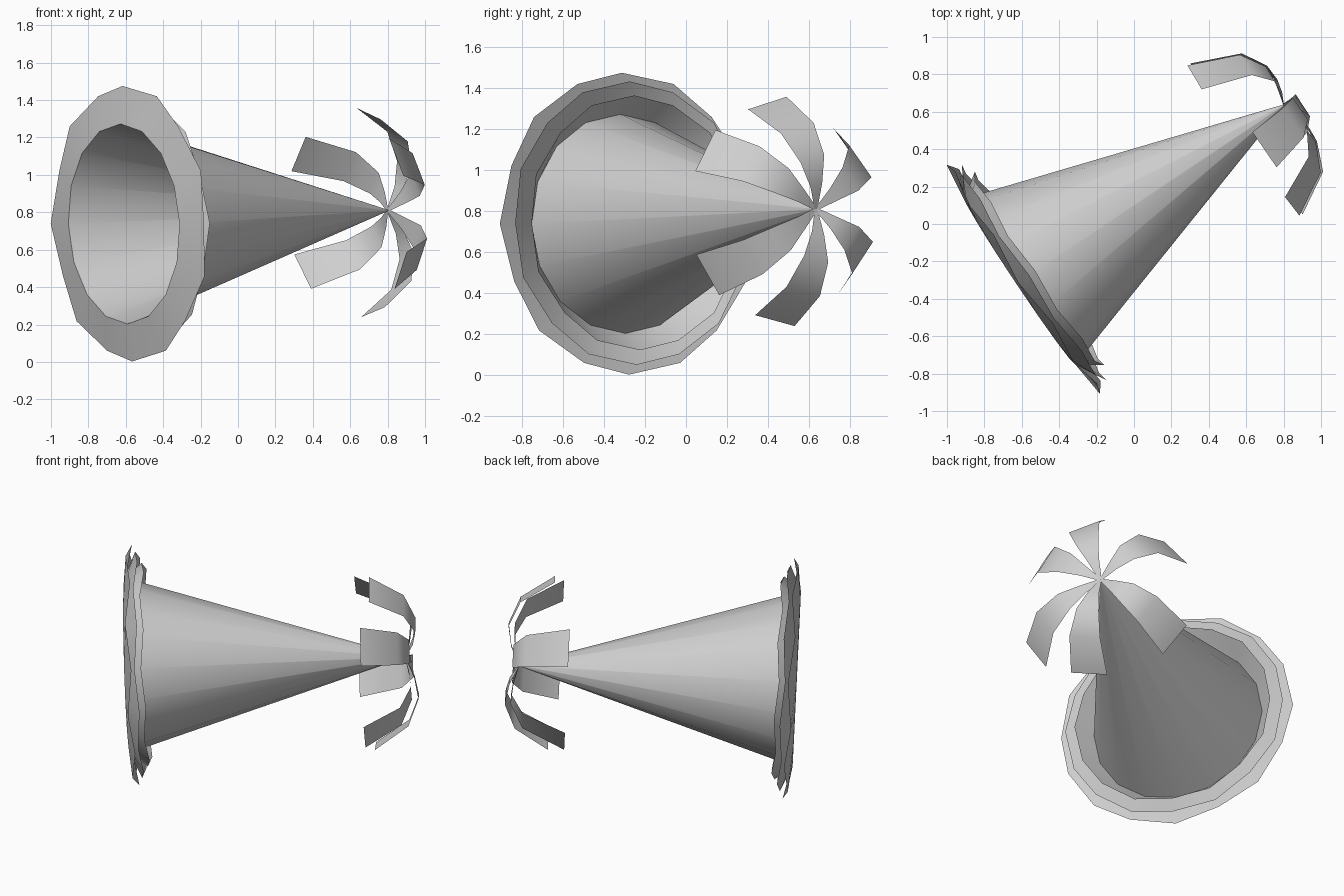
import bpy, bmesh
from math import sin, cos, pi, radians
from mathutils import Vector

cube = bpy.data.objects.get("Cube")
if cube:
    bpy.data.objects.remove(cube)

paper = bpy.data.materials.new("grey paper")
paper.use_nodes = True
paper.diffuse_color = (0.62, 0.62, 0.62, 1)
paper.node_tree.nodes["Principled BSDF"].inputs["Base Color"].default_value = (0.62, 0.62, 0.62, 1)

# Frame of the hat lying on its side: axis runs from the brim to the tip
BASE = Vector((-0.61, -0.308, 0.738))
TIP = Vector((0.80, 0.635, 0.81))
AXIS = (TIP - BASE).normalized()
SIDE = AXIS.cross(Vector((0, 0, 1))).normalized()
UP = SIDE.cross(AXIS)
SIDES = 16
RIM = 0.535


def spot(origin, along, side, up):
    return origin + AXIS * along + SIDE * side + UP * up


def ring(bm, radius, along, wave=0):
    # Every second point is moved along the axis by the wave
    pts = []
    for i in range(SIDES):
        t = 2 * pi * i / SIDES
        a = along + wave * (i % 2)
        pts.append(bm.verts.new(spot(BASE, a, radius * cos(t), radius * sin(t))))
    return pts


def finish(bm, name):
    me = bpy.data.meshes.new(name)
    bm.to_mesh(me)
    bm.free()
    me.materials.append(paper)
    for p in me.polygons:
        p.use_smooth = True
    ob = bpy.data.objects.new(name, me)
    bpy.context.collection.objects.link(ob)


# Open paper cone
bm = bmesh.new()
rim = ring(bm, RIM, 0)
top = ring(bm, 0.004, (TIP - BASE).length)
for i in range(SIDES):
    j = (i + 1) % SIDES
    bm.faces.new((rim[j], rim[i], top[i], top[j]))
finish(bm, "cone")

# Three flared, wavy brim layers, each folded further back
for name, radius, along, wave in (("outer_brim", 0.737, 0.022, 0.03),
                                  ("middle_brim", 0.692, 0.09, -0.02),
                                  ("inner_brim", 0.622, 0.127, -0.02)):
    bm = bmesh.new()
    a, b = ring(bm, RIM, 0), ring(bm, radius, along, wave)
    for i in range(SIDES):
        j = (i + 1) % SIDES
        bm.faces.new((a[i], a[j], b[j], b[i]))
    finish(bm, name)

# Curling tassel strips: reach fraction, forward offset, setback fraction, half width
PROFILE = ((0, 0, 0, 0.008), (0.22, 0.035, 0, 0.036), (0.46, 0.05, 0, 0.072),
           (0.75, 0.035, 0.22, 0.1), (1, 0, 1, 0.118))
# Angle, reach, setback, forward bulge
STRIPS = ((32, 0.56, 0.25, 0.75), (75, 0.545, 0.195, 1.5), (141, 0.50, 0.30, 0.8),
          (-141, 0.50, 0.30, 0.8), (-77, 0.55, 0.2, 1.5), (-33, 0.57, 0.25, 0.75))
for n, (deg, reach, back, bulge) in enumerate(STRIPS):
    t = radians(deg)
    bm = bmesh.new()
    rows = []
    for frac, fwd, setback, half in PROFILE:
        r = frac * reach
        rows.append([bm.verts.new(spot(TIP, fwd * bulge - back * setback,
                                       r * cos(t) - s * half * sin(t),
                                       r * sin(t) + s * half * cos(t)))
                     for s in (-1, 1)])
    for p, q in zip(rows, rows[1:]):
        bm.faces.new((p[1], p[0], q[0], q[1]))
    finish(bm, "tassel_strip_%d" % (n + 1))
